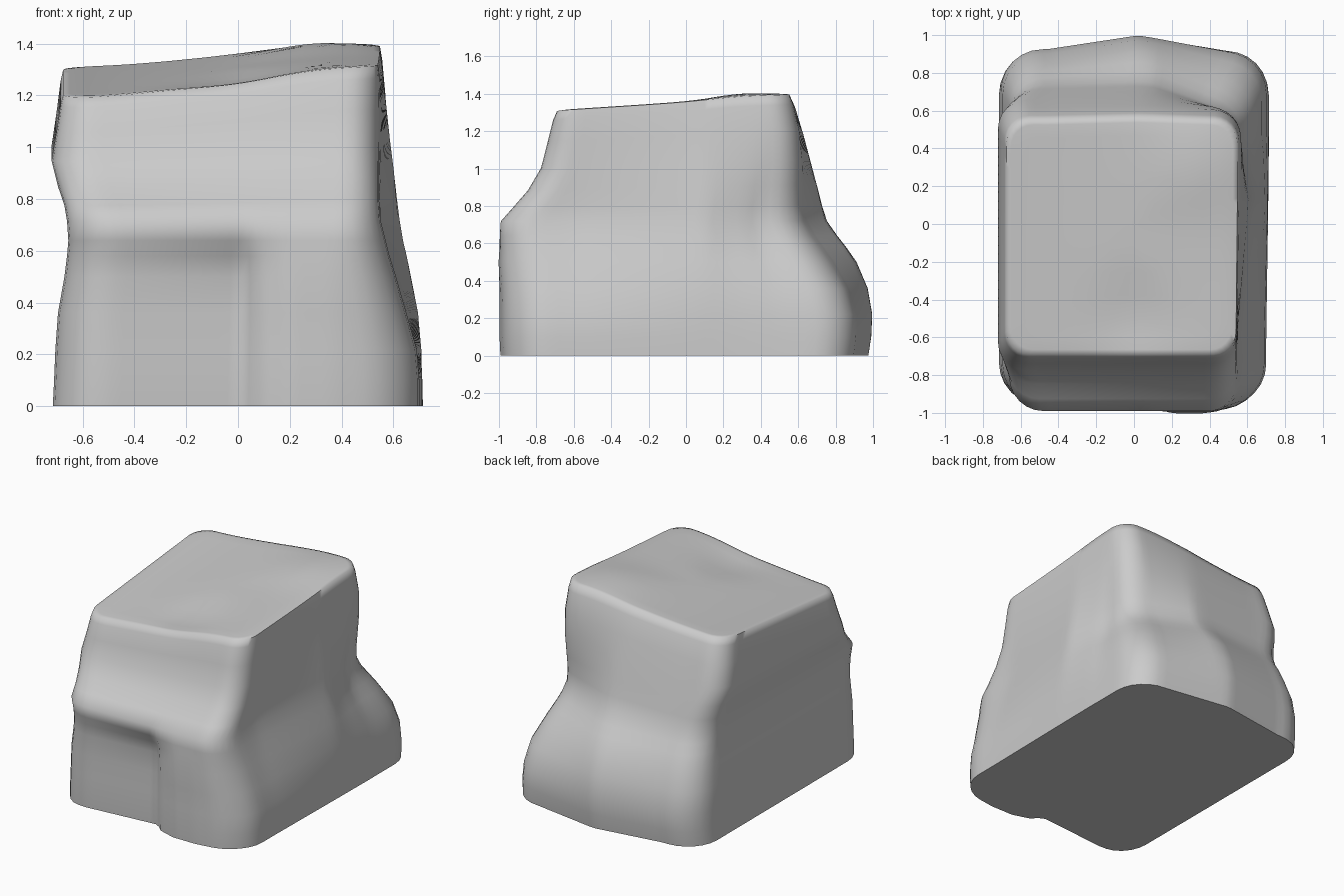
import bpy, bmesh, math

if "Cube" in bpy.data.objects:
    bpy.data.objects.remove(bpy.data.objects["Cube"])

# level: height, left x, right x (back), right x (front), front y, back y, corner radius
LEVELS = [
    (0.00, -.715, .715, .70, -.955, .905, .22),
    (0.10, -.71, .715, .70, -.96, .92, .22),
    (0.22, -.705, .715, .69, -.96, .925, .22),
    (0.36, -.695, .715, .65, -.96, .90, .21),
    (0.50, -.67, .695, .61, -.965, .85, .20),
    (0.58, -.66, .68, .585, -.97, .81, .19),
    (0.64, -.655, .67, .57, -.985, .775, .19),
    (0.72, -.66, .655, .55, -.99, .735, .18),
    (0.80, -.67, .645, .545, -.925, .715, .17),
    (0.90, -.695, .63, .545, -.845, .69, .16),
    (1.03, -.72, .605, .545, -.775, .655, .15),
    (1.18, -.70, .58, .545, -.74, .615, .14),
    (1.31, -.685, .56, .545, -.71, .575, .13),
    (1.36, -.675, .55, .54, -.69, .55, .12),
]
TOP = 1.36


def clamp(v):
    return max(0.0, min(1.0, v))


def top_height(x, y):
    """Tilted, slightly wavy crown."""
    u, v = clamp((x + .68) / 1.22), clamp((y + .69) / 1.24)
    s = u * u * (3 - 2 * u)
    front, back = 1.19 + .12 * s, 1.31 + .08 * s
    return front + (back - front) * v + .03 * math.exp(-((x - .3) ** 2 + (y - .3) ** 2) / .06) \
        - .03 * math.exp(-(x ** 2 + (y + .5) ** 2) / .05)


def outline(left, right, front, back, r):
    """Rounded rectangle with a fixed number of points."""
    pts = []
    corners = [(right - r, front + r, -90), (right - r, back - r, 0),
               (left + r, back - r, 90), (left + r, front + r, 180)]
    for i, (cx, cy, a0) in enumerate(corners):
        arc = [(cx + r * math.cos(math.radians(a0 + 15 * k)),
                cy + r * math.sin(math.radians(a0 + 15 * k))) for k in range(7)]
        pts += arc
        nx, ny, na = corners[(i + 1) % 4]
        end = (nx + r * math.cos(math.radians(na)), ny + r * math.sin(math.radians(na)))
        for k in range(1, 24):
            t = k / 24
            pts.append((arc[-1][0] + (end[0] - arc[-1][0]) * t,
                        arc[-1][1] + (end[1] - arc[-1][1]) * t))
    return pts


def sculpt(x, y, z, rb, rf):
    """Taper the right flank, add the back ridge and the front ledges."""
    # right flank narrows to the front; back right corner is pulled in
    if x > 0:
        pull = .105 * math.exp(-((z - .70) / .34) ** 2)
        corner = clamp((x - .1) / .4) * clamp((y - .1) / .4)
        x *= 1 - (1 - rf / rb) * clamp((.4 - y) / 1.0)
        x -= pull * corner
        y -= pull * corner
    # back ridge
    if y > .3:
        ridge = .06 * clamp((.75 - z) / .3) + .013
        y += ridge * clamp(1 - abs(x - .02) / .48)
    # hollow on the front left, swelling on the front right
    if y < -.5:
        low = clamp((.68 - z) / .14)
        if x < .08:
            y += low * (.01 + .05 * clamp((x + .55) / .55)) * clamp((x + .62) / .07) \
                * clamp((.08 - x) / .06)
        else:
            y -= .037 * low * clamp((x - .08) / .12) * clamp((.62 - x) / .25)
    return x, y


bm = bmesh.new()
rings = []
for z, l, rb, rf, f, b, r in LEVELS:
    ring = []
    for px, py in outline(l, rb, f, b, r):
        x, y = sculpt(px, py, z, rb, rf)
        k = clamp((z - .7) / (TOP - .7))
        ring.append(bm.verts.new((x, y, z + k * (top_height(x, y) - TOP))))
    rings.append(ring)

# crown: shrinking rings toward the middle
cx, cy = -.06, -.07
for s in (.96, .85, .7, .5, .3, .12):
    ring = []
    for v in rings[len(LEVELS) - 1]:
        x, y = cx + (v.co.x - cx) * s, cy + (v.co.y - cy) * s
        ring.append(bm.verts.new((x, y, top_height(x, y) + .003)))
    rings.append(ring)

n = len(rings[0])
for a, b in zip(rings, rings[1:]):
    for i in range(n):
        j = (i + 1) % n
        bm.faces.new((a[i], a[j], b[j], b[i]))
bm.faces.new(rings[-1])
bm.faces.new(rings[0][::-1])
bmesh.ops.recalc_face_normals(bm, faces=bm.faces)

mesh = bpy.data.meshes.new("boulder")
bm.to_mesh(mesh)
bm.free()
rock = bpy.data.objects.new("boulder", mesh)
bpy.context.collection.objects.link(rock)
bpy.context.view_layer.objects.active = rock
rock.select_set(True)
bpy.ops.object.shade_smooth_by_angle(angle=math.radians(70))
